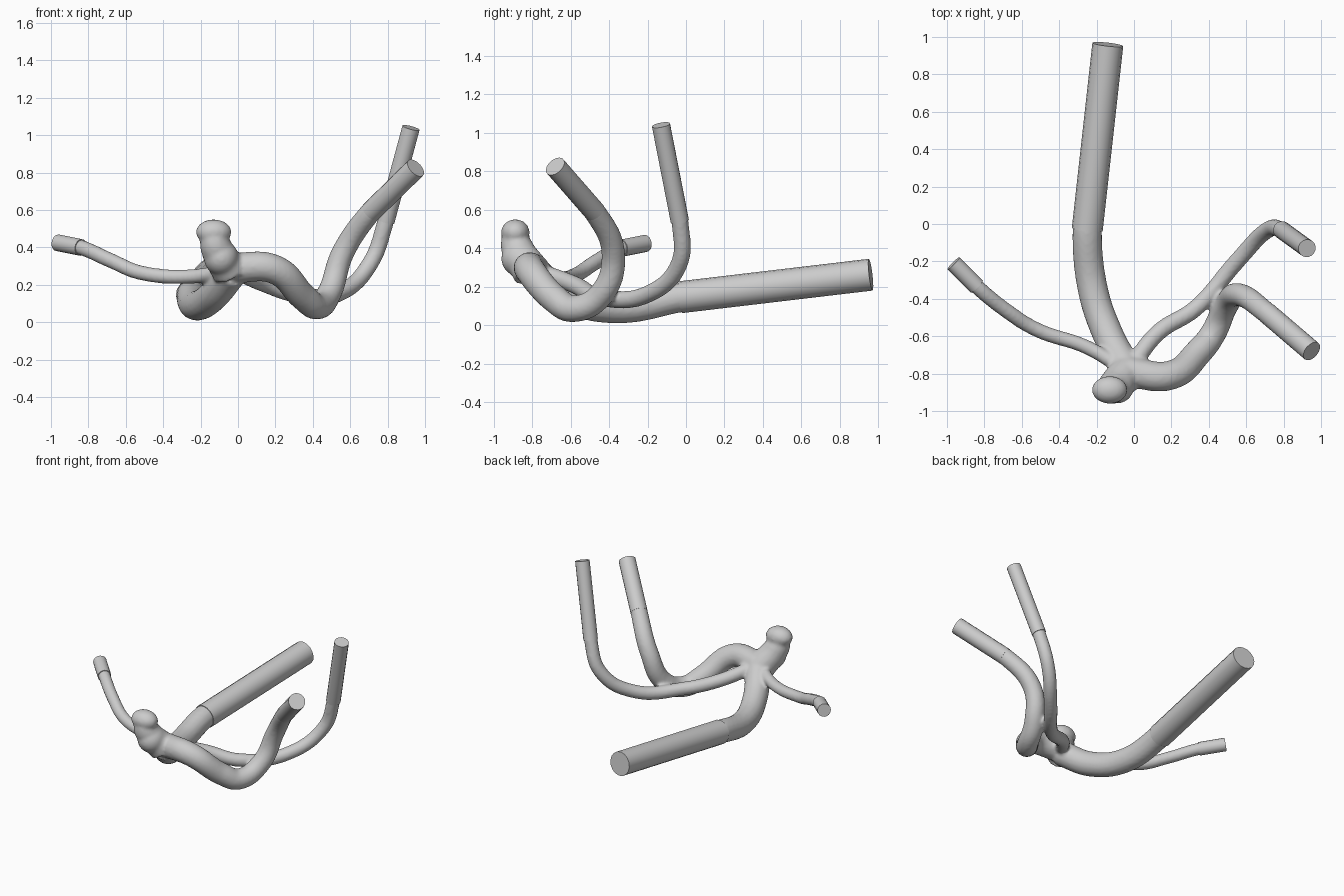
import bpy
from mathutils import Vector

if "Cube" in bpy.data.objects:
    bpy.data.objects.remove(bpy.data.objects["Cube"])


def tube(name, pts, r0, r1, handle='AUTO'):
    """Round capped tube through pts, radius running from r0 to r1."""
    cu = bpy.data.curves.new(name, 'CURVE')
    cu.dimensions = '3D'
    cu.bevel_depth = 1.0
    cu.bevel_resolution = 6
    cu.use_fill_caps = True
    cu.resolution_u = 12
    sp = cu.splines.new('BEZIER')
    sp.bezier_points.add(len(pts) - 1)
    for i, (bp, co) in enumerate(zip(sp.bezier_points, pts)):
        bp.co = co
        bp.radius = r0 + (r1 - r0) * i / (len(pts) - 1)
        bp.handle_left_type = bp.handle_right_type = handle
    ob = bpy.data.objects.new(name, cu)
    bpy.context.collection.objects.link(ob)
    bpy.ops.object.select_all(action='DESELECT')
    ob.select_set(True)
    bpy.context.view_layer.objects.active = ob
    bpy.ops.object.convert(target='MESH')
    return bpy.context.view_layer.objects.active


def blob(name, loc, size):
    bpy.ops.mesh.primitive_uv_sphere_add(segments=32, ring_count=16, radius=1, location=loc)
    ob = bpy.context.object
    ob.name = name
    ob.scale = size
    return ob


core = []


def branch(name, pts, end, r0, r1):
    """Winding core tube plus a straight flat-ended extension."""
    a, b = Vector(pts[-1]), Vector(end)
    # the core runs a little way inside its extension
    inner = a + (b - a).normalized() * .05
    core.append(tube(name, pts + [inner], r0, r1 * .93))
    tube(name + "_extension", [a, b], r1, r1, 'VECTOR')
    bpy.ops.object.shade_smooth_by_angle()


# four vessels leaving the junction
branch("main_trunk", [(-.03, -.79, .27), (-.135, -.6, .14), (-.22, -.35, .09),
                      (-.25, -.03, .145)], (-.14, .96, .262), .085, .083)
branch("left_branch", [(-.05, -.78, .28), (-.25, -.66, .245), (-.52, -.565, .265),
                       (-.68, -.465, .33), (-.84, -.335, .4)], (-.965, -.21, .425), .038, .045)
branch("front_branch", [(-.03, -.79, .29), (.19, -.81, .285), (.35, -.68, .135),
                        (.42, -.59, .085), (.49, -.44, .16), (.56, -.378, .37),
                        (.71, -.475, .59)], (.95, -.68, .825), .083, .057)
branch("back_branch", [(-.02, -.77, .28), (.13, -.58, .21), (.33, -.45, .145),
                       (.55, -.2, .16), (.71, -.035, .32), (.79, -.032, .54)],
       (.925, -.13, 1.04), .046, .048)

# bulge at the junction, with a waist and a rounded head
core.append(blob("bulge_body", (-.09, -.86, .345), (.093, .1, .095)))
core.append(blob("bulge_head", (-.13, -.887, .482), (.095, .074, .068)))
core.append(tube("bulge_neck", [(-.04, -.8, .27), (-.12, -.88, .41), (-.13, -.887, .48)], .1, .068))

# fuse the core into one smooth skin
bpy.ops.object.select_all(action='DESELECT')
for ob in core:
    ob.select_set(True)
vessel = core[0]
bpy.context.view_layer.objects.active = vessel
bpy.ops.object.join()
vessel.name = "vessel_junction"
bpy.ops.object.transform_apply(location=True, rotation=True, scale=True)
remesh = vessel.modifiers.new("fuse", 'REMESH')
remesh.mode = 'VOXEL'
remesh.voxel_size = .011
remesh.use_smooth_shade = True
smooth = vessel.modifiers.new("soften", 'SMOOTH')
smooth.factor = .5
smooth.iterations = 6
